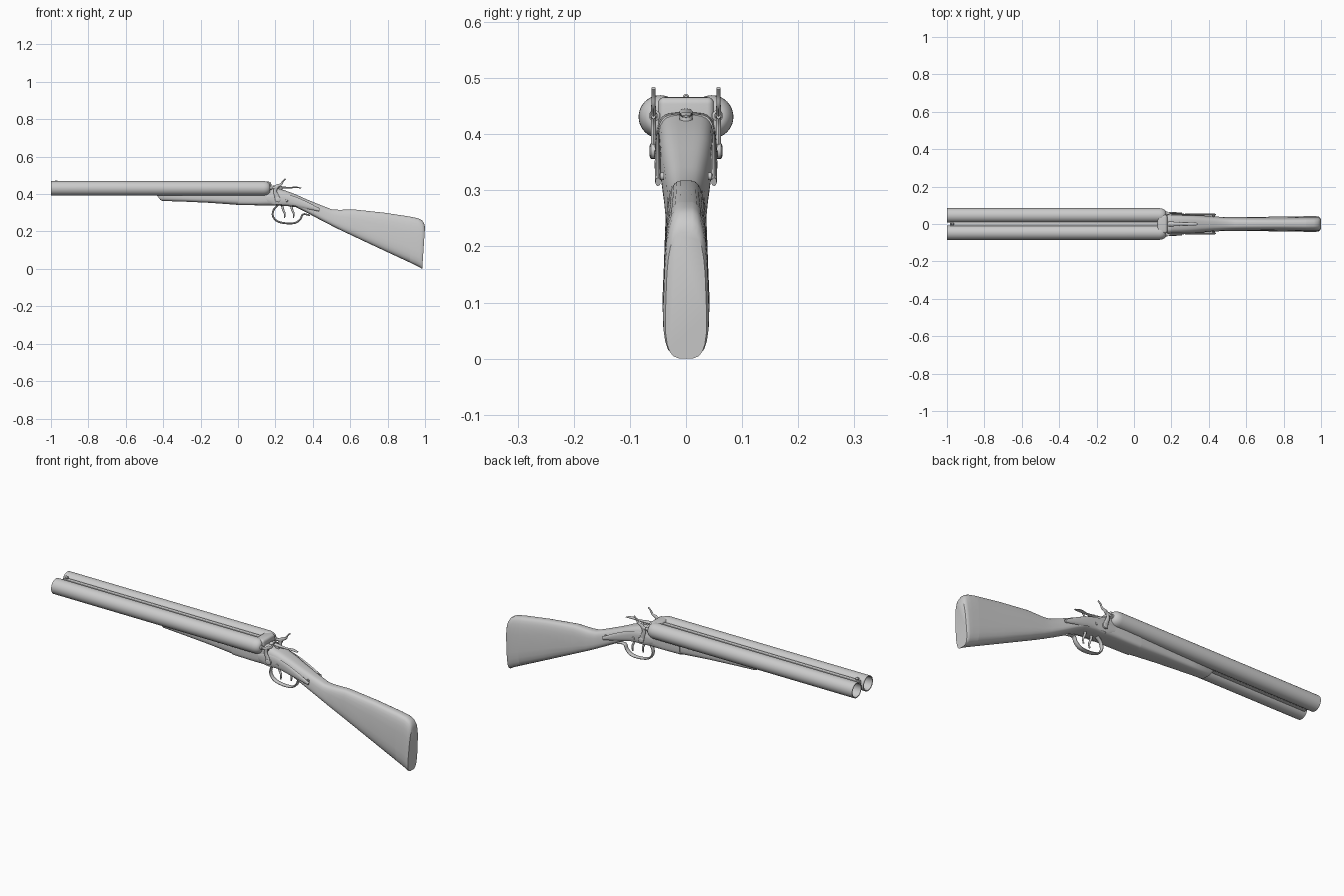
import bpy, bmesh, math
from mathutils import Vector


def finish(name, bm, angle=35):
    bmesh.ops.recalc_face_normals(bm, faces=bm.faces)
    me = bpy.data.meshes.new(name)
    bm.to_mesh(me)
    bm.free()
    ob = bpy.data.objects.new(name, me)
    bpy.context.collection.objects.link(ob)
    bpy.ops.object.select_all(action='DESELECT')
    ob.select_set(True)
    bpy.context.view_layer.objects.active = ob
    bpy.ops.object.shade_smooth_by_angle(angle=math.radians(angle))
    return ob


def skin(bm, rings, caps=True):
    rows = [[bm.verts.new(p) for p in r] for r in rings]
    n = len(rows[0])
    for a, b in zip(rows, rows[1:]):
        for i in range(n):
            j = (i + 1) % n
            bm.faces.new((a[i], a[j], b[j], b[i]))
    if caps:
        bm.faces.new(rows[0])
        bm.faces.new(rows[-1])


def loft(name, sections, power=3.5, n=24):
    # section: bottom x, bottom z, top x, top z, half width, top narrowing
    rings = []
    for xb, zb, xt, zt, w, k in sections:
        ring = []
        for i in range(n):
            a = math.tau * (i + 0.5) / n
            c, s = math.cos(a), math.sin(a)
            y = math.copysign(abs(c) ** (2 / power), c)
            t = 0.5 + 0.5 * math.copysign(abs(s) ** (2 / power), s)
            ring.append((xb + (xt - xb) * t, y * w * (1 + (k - 1) * t ** 2), zb + (zt - zb) * t))
        rings.append(ring)
    bm = bmesh.new()
    skin(bm, rings)
    return finish(name, bm)


def lathe(name, profile, y, z, n=40):
    # profile of (x, radius) turned around the x direction
    bm = bmesh.new()
    skin(bm, [[(x, y + r * math.cos(math.tau * i / n), z + r * math.sin(math.tau * i / n))
               for i in range(n)] for x, r in profile])
    return finish(name, bm)


def box(name, lo, hi, bevel=0.0):
    bm = bmesh.new()
    bmesh.ops.create_cube(bm, size=1)
    for v in bm.verts:
        v.co = [(a + b) / 2 + c * (b - a) for a, b, c in zip(lo, hi, v.co)]
    if bevel:
        bmesh.ops.bevel(bm, geom=bm.edges[:], offset=bevel, segments=4, profile=0.5, affect='EDGES')
    return finish(name, bm)


def strip(name, path, y=0.0, steps=5, n=10):
    # path of (x, z, thickness, width in y), smoothed by a Catmull-Rom spline
    P = [Vector(p) for p in path]
    P = [2 * P[0] - P[1]] + P + [2 * P[-1] - P[-2]]
    pts = []
    for a, b, c, d in zip(P, P[1:], P[2:], P[3:]):
        for k in range(steps):
            t = k / steps
            pts.append(0.5 * (2 * b + (c - a) * t + (2 * a - 5 * b + 4 * c - d) * t * t
                              + (3 * b - a - 3 * c + d) * t ** 3))
    pts.append(P[-2])
    rings = []
    for i, p in enumerate(pts):
        d = pts[min(i + 1, len(pts) - 1)] - pts[max(i - 1, 0)]
        q = Vector((-d[1], d[0])).normalized()
        rings.append([(p[0] + q.x * p[2] * math.cos(math.tau * j / n),
                       y + p[3] * math.sin(math.tau * j / n),
                       p[1] + q.y * p[2] * math.cos(math.tau * j / n)) for j in range(n)])
    bm = bmesh.new()
    skin(bm, rings)
    return finish(name, bm, 50)


def screw(name, x, y, z, r, depth):
    # round domed head facing sideways
    s = math.copysign(1, y)
    bm = bmesh.new()
    skin(bm, [[(x + r * f * math.cos(math.tau * i / 16), y + s * depth * h,
                z + r * f * math.sin(math.tau * i / 16)) for i in range(16)]
              for f, h in ((1, -1), (1, 0.5), (0.85, 0.85), (0.5, 1))])
    return finish(name, bm)


# Barrels with open bores and rounded breech ends
R = 0.0385
round_end = [(0.135 + 0.036 * math.sin(a), R - 0.022 * (1 - math.cos(a)))
             for a in [math.radians(d) for d in range(0, 91, 15)]]
for side, y in (("left", 0.046), ("right", -0.046)):
    lathe(side + "_barrel", [(0.08, 0.033), (-1, 0.034), (-1, R)] + round_end, y, 0.431)

# Ribs, breech bridge and front sight
box("top_rib", (-0.985, -0.011, 0.435), (0.14, 0.011, 0.458), 0.003)
box("bottom_rib", (-0.985, -0.011, 0.408), (0.0, 0.011, 0.425), 0.003)
box("breech_bridge", (0.125, -0.05, 0.385), (0.178, 0.05, 0.466), 0.012)
lathe("front_sight", [(-0.98, 0.003), (-0.977, 0.006), (-0.965, 0.006), (-0.962, 0.003)], 0, 0.466, 12)
box("sight_post", (-0.978, -0.003, 0.45), (-0.964, 0.003, 0.467))

# Forend and receiver underneath
loft("forend", [(-0.415, 0.368, -0.443, 0.405, 0.022, 1), (-0.405, 0.363, -0.43, 0.41, 0.028, 1),
                (-0.3, 0.36, -0.3, 0.415, 0.036, 1), (-0.15, 0.353, -0.15, 0.415, 0.043, 1),
                (0.0, 0.342, 0.0, 0.415, 0.05, 1)])
loft("receiver", [(0.0, 0.341, 0.0, 0.415, 0.051, 1), (0.1, 0.34, 0.1, 0.415, 0.053, 1),
                  (0.165, 0.339, 0.165, 0.44, 0.054, 0.9), (0.2, 0.338, 0.2, 0.436, 0.054, 0.85)], 4.5)

# Wrist and butt stock
loft("stock", [(0.19, 0.338, 0.19, 0.437, 0.053, 0.85), (0.25, 0.337, 0.25, 0.42, 0.052, 0.82),
               (0.31, 0.33, 0.31, 0.398, 0.05, 0.75), (0.36, 0.305, 0.36, 0.375, 0.047, 0.7),
               (0.44, 0.262, 0.44, 0.342, 0.041, 0.7), (0.5, 0.231, 0.5, 0.319, 0.038, 0.7),
               (0.54, 0.211, 0.54, 0.316, 0.038, 0.7), (0.62, 0.173, 0.62, 0.318, 0.039, 0.7),
               (0.78, 0.098, 0.78, 0.301, 0.041, 0.7), (0.92, 0.033, 0.92, 0.28, 0.043, 0.75)], 3.8)
loft("butt_plate", [(0.92, 0.033, 0.92, 0.28, 0.043, 0.75), (0.95, 0.019, 0.962, 0.271, 0.043, 0.75),
                    (0.968, 0.01, 0.984, 0.26, 0.043, 0.75), (0.979, 0.003, 0.995, 0.243, 0.042, 0.78),
                    (0.985, 0.0, 1.0, 0.225, 0.038, 0.78)], 3.8)

# Trigger guard and two triggers
strip("trigger_guard", [(0.215, 0.342, 0.005, 0.012), (0.192, 0.318, 0.005, 0.011),
                        (0.186, 0.285, 0.005, 0.011), (0.208, 0.256, 0.005, 0.012),
                        (0.255, 0.244, 0.005, 0.013), (0.305, 0.246, 0.005, 0.013),
                        (0.333, 0.266, 0.005, 0.012), (0.348, 0.292, 0.005, 0.012),
                        (0.385, 0.287, 0.004, 0.011)])
for name, x, y in (("front_trigger", 0.236, -0.008), ("rear_trigger", 0.284, 0.008)):
    strip(name, [(x, 0.345, 0.007, 0.005), (x + 0.004, 0.32, 0.006, 0.005),
                 (x + 0.014, 0.295, 0.005, 0.005), (x + 0.012, 0.272, 0.003, 0.004)], y)

# Top lever
strip("top_lever", [(0.185, 0.438, 0.008, 0.013), (0.225, 0.436, 0.007, 0.012),
                    (0.27, 0.434, 0.004, 0.007), (0.31, 0.436, 0.004, 0.011),
                    (0.338, 0.432, 0.002, 0.006)])
strip("lever_pivot", [(0.225, 0.41, 0.012, 0.012), (0.225, 0.438, 0.012, 0.012)])

# Mirrored lock plates, hammers, firing pins and screws
for side, s in (("left", 1), ("right", -1)):
    strip(side + "_lock_plate", [(0.15, 0.378, 0.018, 0.004), (0.2, 0.375, 0.03, 0.005),
                                 (0.27, 0.37, 0.026, 0.005), (0.35, 0.346, 0.02, 0.006),
                                 (0.435, 0.315, 0.008, 0.005)], s * 0.05)
    strip(side + "_hammer", [(0.214, 0.362, 0.014, 0.005), (0.207, 0.388, 0.012, 0.005),
                             (0.198, 0.415, 0.009, 0.005), (0.207, 0.44, 0.01, 0.005),
                             (0.23, 0.452, 0.006, 0.004), (0.24, 0.468, 0.004, 0.004),
                             (0.254, 0.482, 0.003, 0.004)], s * 0.058)
    strip(side + "_hammer_nose", [(0.212, 0.437, 0.01, 0.005), (0.188, 0.433, 0.008, 0.006)], s * 0.058)
    lathe(side + "_firing_pin", [(0.15, 0.01), (0.178, 0.01), (0.18, 0.006), (0.19, 0.006)],
          s * 0.056, 0.433, 16)
    screw(side + "_hammer_screw", 0.214, s * 0.06, 0.37, 0.014, 0.005)
    for i, (x, z, y) in enumerate(((0.26, 0.365, 0.053), (0.385, 0.332, 0.05), (0.425, 0.325, 0.043))):
        screw(f"{side}_plate_screw_{i + 1}", x, s * y, z, 0.007, 0.004)
